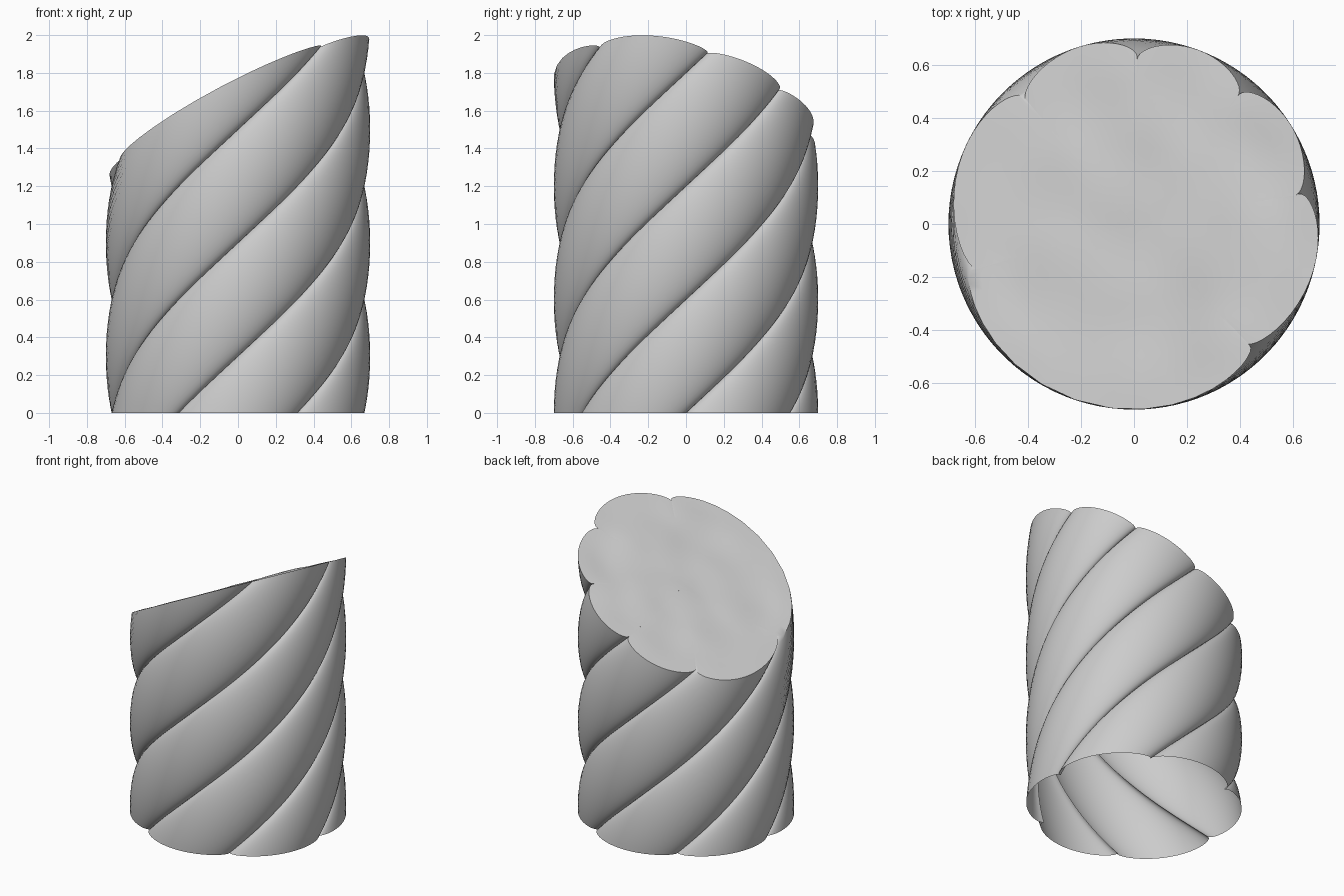
import bpy, bmesh, math
from mathutils import Vector, noise

if "Cube" in bpy.data.objects:
    bpy.data.objects.remove(bpy.data.objects["Cube"])

LOBES, PER_LOBE, ROWS, RINGS = 6, 24, 48, 14
R_GROOVE, R_OUT = 0.62, 0.70
TWIST = math.radians(100)          # helix turn per unit of height


def wall_point(phi, z):
    """Point on the twisted, lobed wall."""
    r = R_GROOVE + (R_OUT - R_GROOVE) * abs(math.sin(phi * LOBES / 2)) ** 0.43
    a = phi + TWIST * z
    return Vector((r * math.cos(a), r * math.sin(a), z))


def cut_height(x, y):
    """Slanted plane that slices the column."""
    return 1.62 + 0.50 * x - 0.22 * y


def top_of(phi):
    z = 1.6
    for _ in range(60):
        p = wall_point(phi, z)
        z = cut_height(p.x, p.y)
    return z


# Angles bunched towards the grooves so each cusp stays crisp
angles = []
for k in range(LOBES):
    for i in range(PER_LOBE):
        t = (1 - math.cos(math.pi * i / PER_LOBE)) / 2
        angles.append((k + t) * 2 * math.pi / LOBES)

bm = bmesh.new()
# Wall rows follow the helix from the open base to the slanted rim
loops = []
tops = [top_of(a) for a in angles]
for j in range(ROWS + 1):
    loops.append([bm.verts.new(wall_point(a, h * j / ROWS)) for a, h in zip(angles, tops)])

# Gently uneven cut face, shrinking rings towards the centre
rim = [v.co.copy() for v in loops[-1]]


def cap_point(p, s):
    x, y = p.x * s, p.y * s
    bump = 0.022 * noise.noise(Vector((x * 3.5, y * 3.5, 4.2))) * min(1, (1 - s) * 5)
    return (x, y, cut_height(x, y) + bump)


for j in range(1, RINGS):
    loops.append([bm.verts.new(cap_point(p, 1 - j / RINGS)) for p in rim])
centre = bm.verts.new(cap_point(rim[0], 0))

n = len(angles)
for a, b in zip(loops, loops[1:]):
    for i in range(n):
        k = (i + 1) % n
        bm.faces.new((a[i], a[k], b[k], b[i]))
for i in range(n):
    bm.faces.new((loops[-1][i], loops[-1][(i + 1) % n], centre))

mesh = bpy.data.meshes.new("twisted_column")
bm.to_mesh(mesh)
bm.free()
column = bpy.data.objects.new("twisted_column", mesh)
bpy.context.collection.objects.link(column)
bpy.context.view_layer.objects.active = column
column.select_set(True)
bpy.ops.object.shade_smooth_by_angle(angle=math.radians(40))
